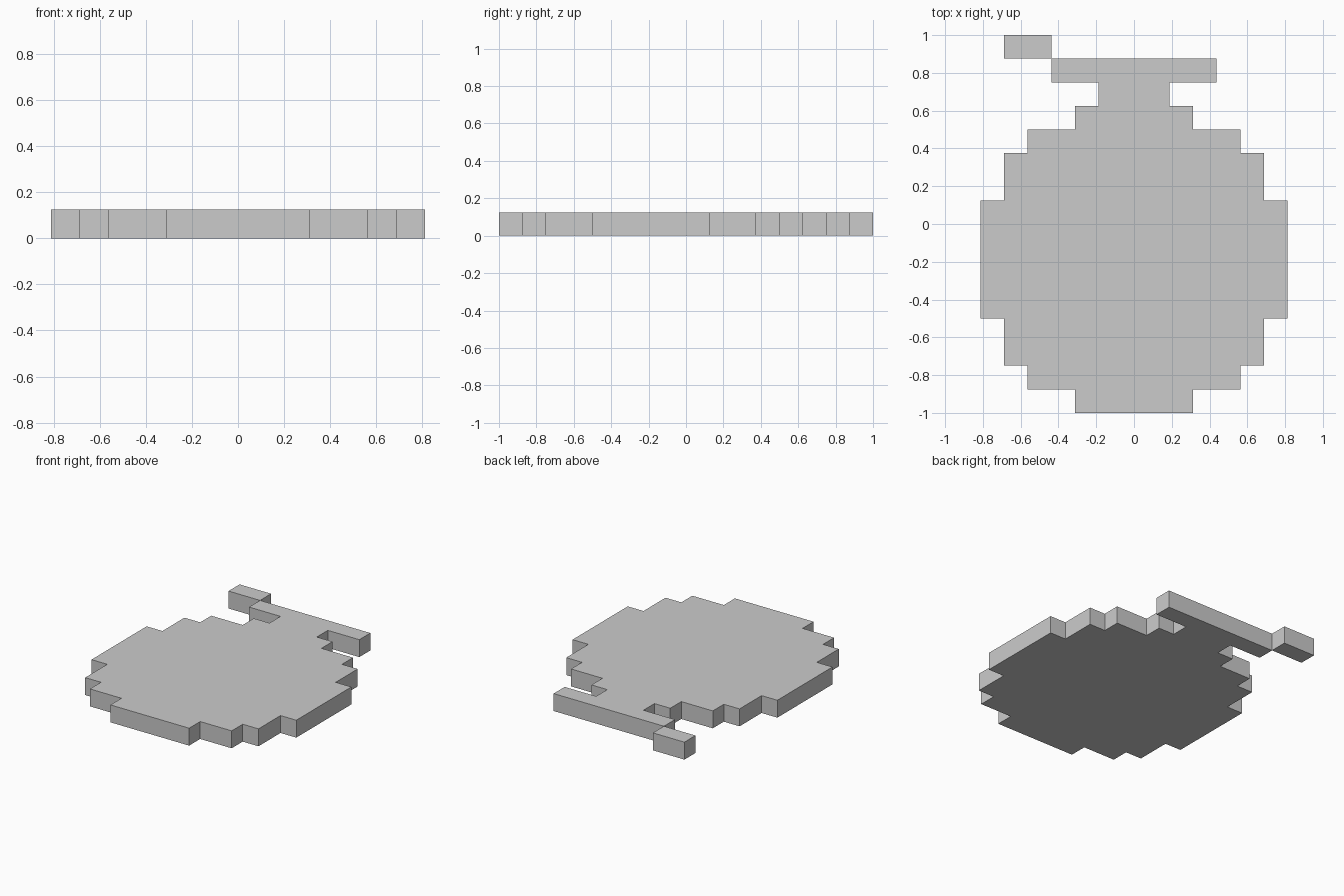
import bpy, bmesh

if "Cube" in bpy.data.objects:
    bpy.data.objects.remove(bpy.data.objects["Cube"])

U = 0.125  # one pixel step; also the plate thickness


def plate(name, outline):
    """Extrude a closed outline (in pixel units) from z = 0 to one step high."""
    bm = bmesh.new()
    face = bm.faces.new([bm.verts.new((x * U, y * U, 0)) for x, y in outline])
    top = bmesh.ops.extrude_face_region(bm, geom=[face], use_keep_orig=True)
    bmesh.ops.translate(bm, vec=(0, 0, U),
                        verts=[v for v in top["geom"] if isinstance(v, bmesh.types.BMVert)])
    bmesh.ops.recalc_face_normals(bm, faces=bm.faces)
    mesh = bpy.data.meshes.new(name)
    bm.to_mesh(mesh)
    bm.free()
    obj = bpy.data.objects.new(name, mesh)
    bpy.context.collection.objects.link(obj)
    return obj


# Round body, neck and cap: half width and y range of each pixel band
bands = [(2.5, -8, -7), (4.5, -7, -6), (5.5, -6, -4), (6.5, -4, 1), (5.5, 1, 3),
         (4.5, 3, 4), (2.5, 4, 5), (1.5, 5, 6), (3.5, 6, 7)]
right = [(w, y) for w, y0, y1 in bands for y in (y0, y1)]
left = [(-x, y) for x, y in reversed(right)]
plate("round_body_with_cap", right + left)

# Offset tip touching the cap's corner
plate("tip", [(-5.5, 7), (-3.5, 7), (-3.5, 8), (-5.5, 8)])
